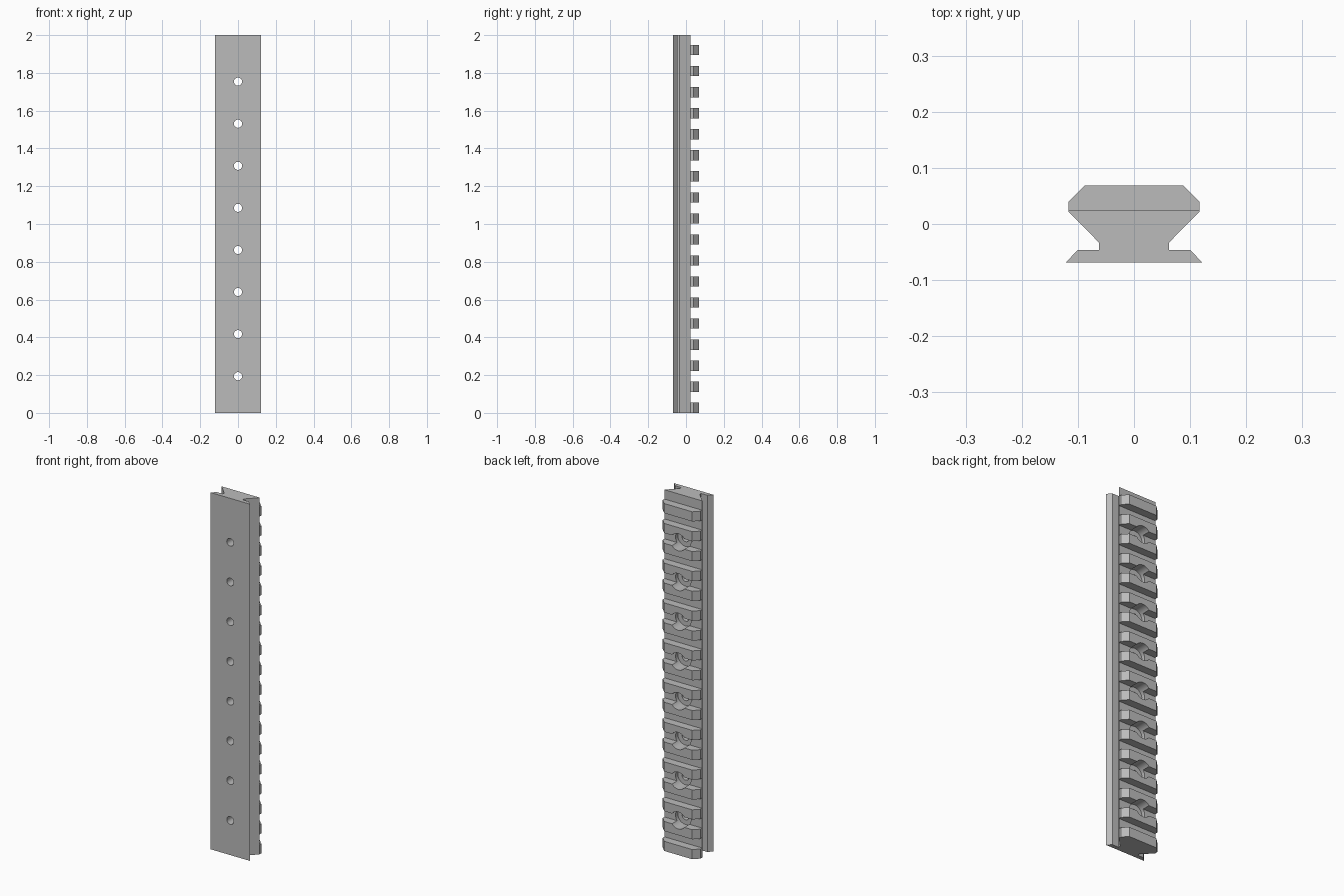
import bpy, bmesh, math
from mathutils import Matrix, Vector

LENGTH = 2.0
PITCH, TOOTH, TEETH = 0.1114, 0.054, 18
BACK, SLOT_FLOOR, BORE_FLOOR = 0.069, 0.0242, 0.004
HOLE_R, BORE_R = 0.0215, 0.048

if "Cube" in bpy.data.objects:
    bpy.data.objects.remove(bpy.data.objects["Cube"], do_unlink=True)

metal = bpy.data.materials.new("plain_grey")
metal.use_nodes = True
grey = (0.5, 0.5, 0.5, 1.0)
metal.diffuse_color = grey
metal.node_tree.nodes["Principled BSDF"].inputs["Base Color"].default_value = grey


def make_object(name, bm):
    bmesh.ops.recalc_face_normals(bm, faces=bm.faces)
    mesh = bpy.data.meshes.new(name)
    bm.to_mesh(mesh)
    bm.free()
    mesh.materials.append(metal)
    obj = bpy.data.objects.new(name, mesh)
    bpy.context.scene.collection.objects.link(obj)
    return obj


def add_box(bm, low, high):
    low, high = Vector(low), Vector(high)
    size = Matrix.Diagonal((*(high - low), 1.0))
    bmesh.ops.create_cube(bm, size=1.0, matrix=Matrix.Translation((low + high) / 2) @ size)


def add_drill(bm, z, steps):
    # Spin a stepped half profile of (radius, y) about the y axis
    verts = [bm.verts.new((r, y, z)) for r, y in steps]
    edges = [bm.edges.new(pair) for pair in zip(verts, verts[1:])]
    bmesh.ops.spin(bm, geom=verts + edges, cent=(0, 0, z), axis=(0, 1, 0),
                   angle=math.tau, steps=32, use_merge=True)


# Rail body: mirrored half cross-section, extruded upwards
half = [(0.122, -0.069), (0.100, -0.046), (0.062, -0.046), (0.062, -0.0335),
        (0.117, 0.0225), (0.117, 0.039), (0.087, BACK)]
section = half + [(-x, y) for x, y in reversed(half)]
bm = bmesh.new()
base = bm.faces.new([bm.verts.new((x, y, 0)) for x, y in section])
wall = bmesh.ops.extrude_face_region(bm, geom=[base])
bmesh.ops.translate(bm, vec=(0, 0, LENGTH),
                    verts=[g for g in wall["geom"] if isinstance(g, bmesh.types.BMVert)])
rail = make_object("slotted_rail", bm)

# Cross slots between the teeth; the last one runs off the top end
bm = bmesh.new()
for i in range(TEETH):
    low = i * PITCH + TOOTH
    high = (i + 1) * PITCH if i < TEETH - 1 else LENGTH + 0.1
    add_box(bm, (-0.2, SLOT_FLOOR, low), (0.2, 0.2, high))
slots = make_object("slot_cutter", bm)

# Counterbored screw holes, centred in every second slot
bm = bmesh.new()
for i in range(8):
    z = TOOTH + (PITCH - TOOTH) / 2 + PITCH * (1 + 2 * i)
    add_drill(bm, z, [(0, -0.2), (HOLE_R, -0.2), (HOLE_R, BORE_FLOOR),
                      (BORE_R, BORE_FLOOR), (BORE_R, 0.2), (0, 0.2)])
bmesh.ops.remove_doubles(bm, verts=bm.verts, dist=1e-5)
drills = make_object("screw_hole_cutter", bm)

# Cut, bake the result and drop the cutters
for cutter in (slots, drills):
    cutter.hide_render = True
    cut = rail.modifiers.new(cutter.name, 'BOOLEAN')
    cut.operation, cut.solver, cut.object = 'DIFFERENCE', 'EXACT', cutter
bpy.context.view_layer.update()
graph = bpy.context.evaluated_depsgraph_get()
result = bpy.data.meshes.new_from_object(rail.evaluated_get(graph))
rail.modifiers.clear()
rail.data = result
for cutter in (slots, drills):
    bpy.data.objects.remove(cutter, do_unlink=True)

# Smooth the bores, keep the machined edges sharp
for obj in bpy.context.selected_objects:
    obj.select_set(False)
rail.select_set(True)
bpy.context.view_layer.objects.active = rail
bpy.ops.object.shade_smooth_by_angle(angle=math.radians(30))
